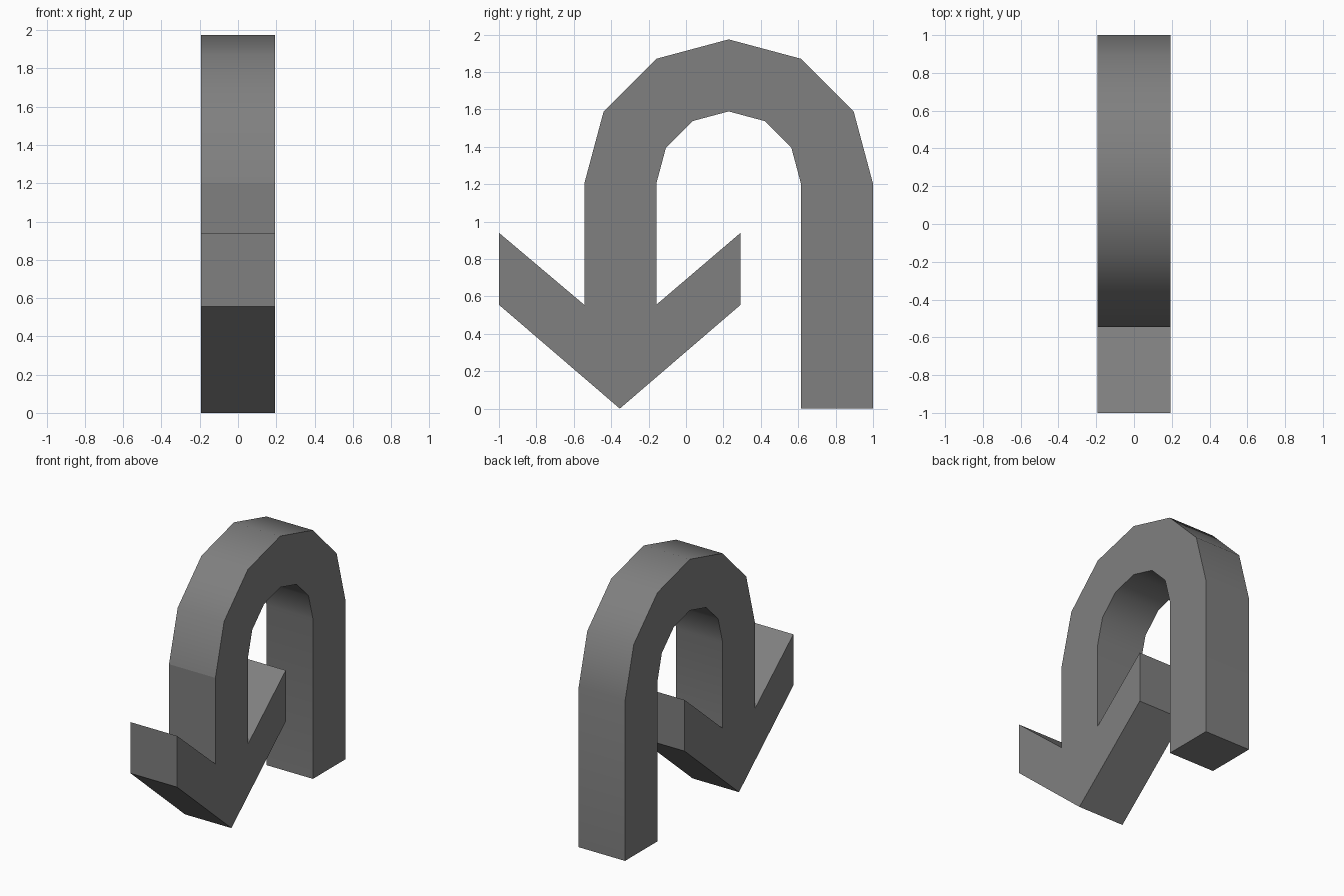
import bpy, bmesh
from math import sin, cos, radians

if "Cube" in bpy.data.objects:
    bpy.data.objects.remove(bpy.data.objects["Cube"])

HALF = 0.193             # half thickness
CY, CZ = 0.228, 1.202    # centre of the bend
R_OUT, R_IN = 0.772, 0.387
TIP_Y = -0.354
WING, NOTCH_Z, WING_Z = 0.646, 0.555, 0.94


def arc(radius):
    """Six-sided half circle from the plain leg over to the arrow leg."""
    return [(CY + radius * cos(radians(a)), CZ + radius * sin(radians(a)))
            for a in range(0, 181, 30)]


# Outline in the y-z plane: plain leg, outer bend, arrow head, inner bend
head = [(CY - R_OUT, NOTCH_Z), (TIP_Y - WING, WING_Z), (TIP_Y - WING, NOTCH_Z),
        (TIP_Y, 0), (TIP_Y + WING, NOTCH_Z), (TIP_Y + WING, WING_Z),
        (CY - R_IN, NOTCH_Z)]
outline = ([(CY + R_OUT, 0)] + arc(R_OUT) + head
           + arc(R_IN)[::-1] + [(CY + R_IN, 0)])

# Extrude the outline across x
bm = bmesh.new()
face = bm.faces.new([bm.verts.new((-HALF, y, z)) for y, z in outline])
ext = bmesh.ops.extrude_face_region(bm, geom=[face], use_keep_orig=True)
moved = [g for g in ext["geom"] if isinstance(g, bmesh.types.BMVert)]
bmesh.ops.translate(bm, verts=moved, vec=(2 * HALF, 0, 0))
bmesh.ops.recalc_face_normals(bm, faces=bm.faces)
mesh = bpy.data.meshes.new("u_turn_arrow")
bm.to_mesh(mesh)
bm.free()

arrow = bpy.data.objects.new("u_turn_arrow", mesh)
bpy.context.collection.objects.link(arrow)

# Dark grey colour
grey = bpy.data.materials.new("dark_grey")
grey.diffuse_color = (0.214, 0.214, 0.214, 1)
grey.use_nodes = True
grey.node_tree.nodes["Principled BSDF"].inputs["Base Color"].default_value = grey.diffuse_color
mesh.materials.append(grey)

# Smooth bend, crisp sides and head
bpy.context.view_layer.objects.active = arrow
arrow.select_set(True)
bpy.ops.object.shade_smooth_by_angle(angle=radians(35))

# Crease where the bend meets the front of the arrow leg
for e in mesh.edges:
    a, b = (mesh.vertices[i].co for i in e.vertices)
    if all(abs(v.y - CY + R_OUT) < 1e-4 and abs(v.z - CZ) < 1e-4 for v in (a, b)):
        e.use_edge_sharp = True
